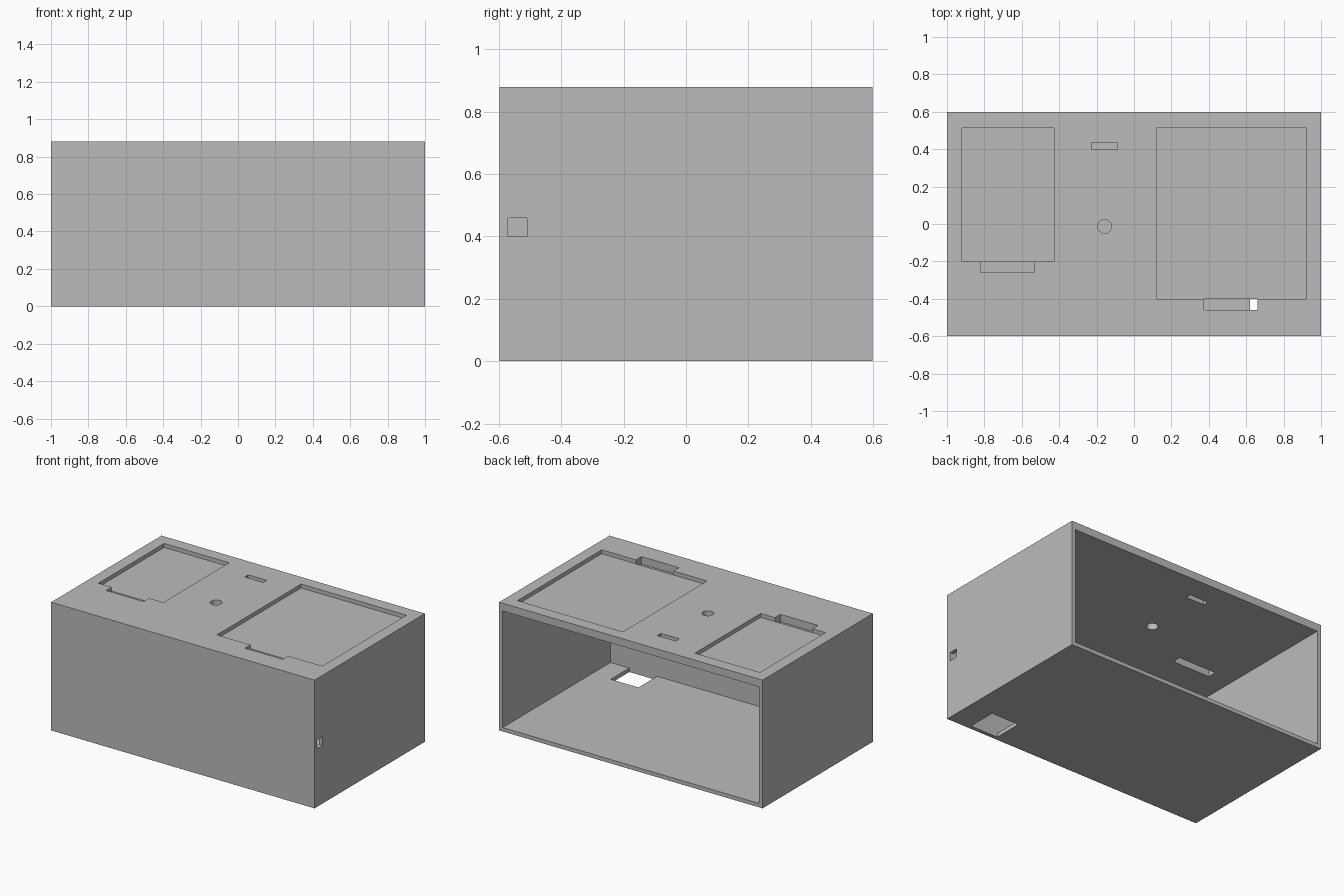
import bpy
import math

cube = bpy.data.objects.get("Cube")
if cube:
    bpy.data.objects.remove(cube, do_unlink=True)

# Overall sizes
W, D, H = 1.0, 0.598, 0.88
WALL, ROOF, POCKET = 0.027, 0.053, 0.027
OVER = 0.05

grey = bpy.data.materials.new("plain_grey")
grey.use_nodes = True
colour = (0.5, 0.5, 0.5, 1)
grey.diffuse_color = colour
grey.node_tree.nodes["Principled BSDF"].inputs["Base Color"].default_value = colour


def box(name, x, y, z):
    """Box spanning the given (low, high) ranges."""
    spans = (x, y, z)
    bpy.ops.mesh.primitive_cube_add(size=1, location=[(a + b) / 2 for a, b in spans])
    ob = bpy.context.object
    ob.name = name
    ob.scale = [b - a for a, b in spans]
    bpy.ops.object.transform_apply(location=True, rotation=False, scale=True)
    ob.data.materials.append(grey)
    return ob


def cut(cutter):
    """Subtract a cutter from the case and remove it."""
    mod = case.modifiers.new("cut", "BOOLEAN")
    mod.operation = "DIFFERENCE"
    mod.solver = "EXACT"
    mod.object = cutter
    bpy.context.view_layer.objects.active = case
    bpy.ops.object.modifier_apply(modifier=mod.name)
    bpy.data.objects.remove(cutter, do_unlink=True)


# Case: a shell open at the back
case = box("case", (-W, W), (-D, D), (0, H))
ceiling = H - ROOF
inner_front = -D + WALL
cut(box("cavity", (-W + WALL, W - WALL), (inner_front, D + OVER), (WALL, ceiling)))

# Display pockets in the roof, each with a cable slot through the roof in front
through = (ceiling - OVER, H + OVER)
recess = (H - POCKET, H + OVER)
for side, px, py, sx, depth in (
    ("left", (0.12, 0.92), (-0.40, 0.513), (0.375, 0.66), 0.06),
    ("right", (-0.92, -0.427), (-0.20, 0.513), (-0.82, -0.535), 0.06),
):
    cut(box(side + "_pocket", px, py, recess))
    cut(box(side + "_cable_slot", sx, (py[0] - depth, py[0]), through))

# Small switch slot and round button hole
cut(box("switch_slot", (-0.227, -0.087), (0.397, 0.435), through))
bpy.ops.mesh.primitive_cylinder_add(vertices=32, radius=0.037, depth=ROOF + 2 * OVER,
                                    location=(-0.157, -0.013, H - ROOF / 2))
bpy.context.object.name = "button_hole"
bpy.context.object.data.materials.append(grey)
cut(bpy.context.object)

# Square port in the left wall and cable opening in the floor, flush with the front wall
cut(box("side_port", (W - WALL - OVER, W + OVER), (inner_front, -0.51), (0.40, 0.46)))
cut(box("floor_opening", (0.62, 0.83), (inner_front, -0.37), (-OVER, WALL + OVER)))

bpy.ops.object.select_all(action="DESELECT")
case.select_set(True)
bpy.context.view_layer.objects.active = case
bpy.ops.object.shade_smooth_by_angle(angle=math.radians(30))
